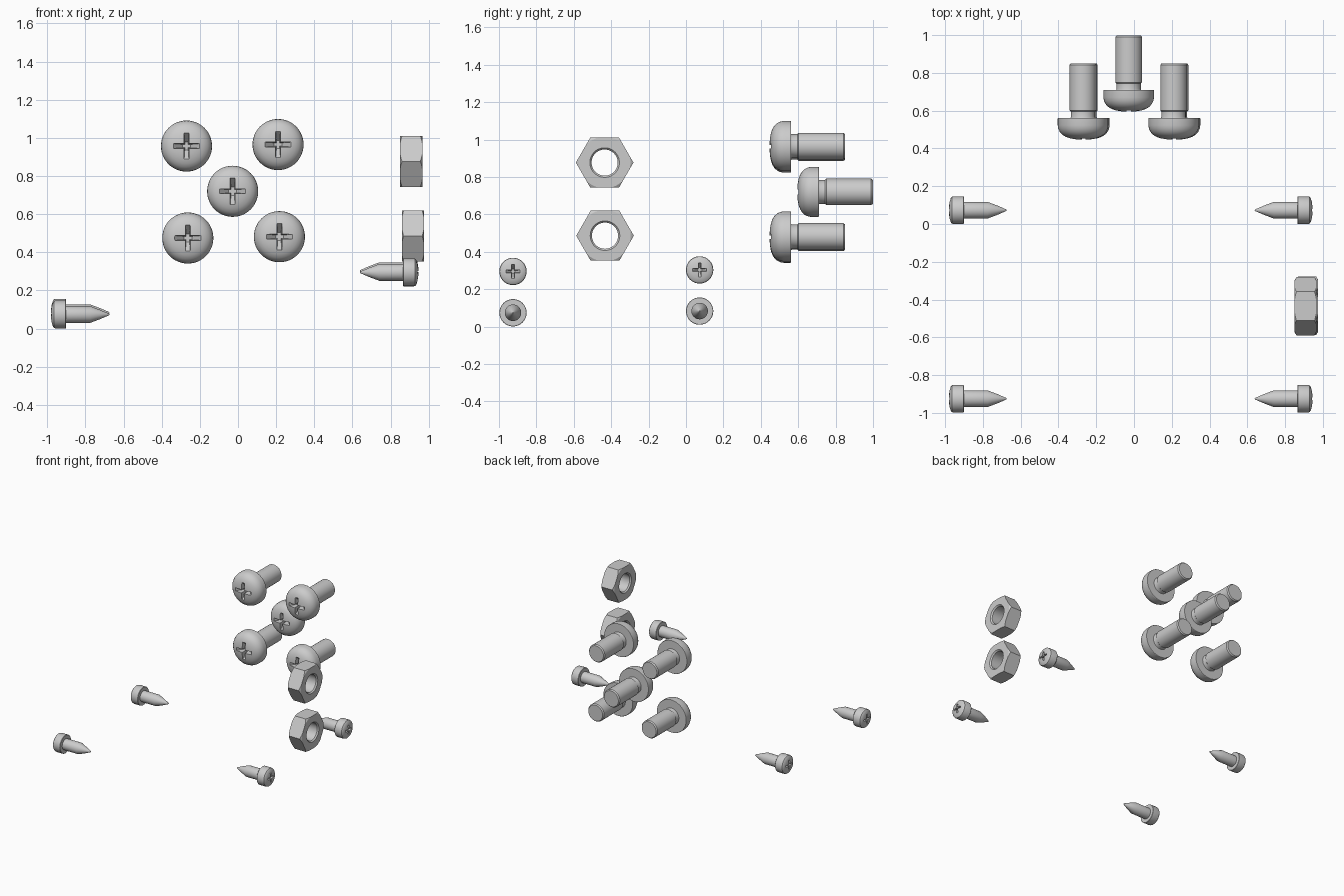
import bpy, bmesh
from math import sin, cos, pi, radians

if "Cube" in bpy.data.objects:
    bpy.data.objects.remove(bpy.data.objects["Cube"])


def new_object(name, bm):
    bmesh.ops.recalc_face_normals(bm, faces=bm.faces)
    me = bpy.data.meshes.new(name)
    bm.to_mesh(me)
    bm.free()
    ob = bpy.data.objects.new(name, me)
    bpy.context.collection.objects.link(ob)
    return ob


def loft(name, rings):
    """Closed solid through a list of equally sized point rings."""
    bm = bmesh.new()
    vs = [[bm.verts.new(p) for p in ring] for ring in rings]
    n = len(rings[0])
    for a, b in zip(vs, vs[1:]):
        for i in range(n):
            j = (i + 1) % n
            bm.faces.new((a[i], a[j], b[j], b[i]))
    bm.faces.new(vs[0])
    bm.faces.new(vs[-1])
    return new_object(name, bm)


def lathe(name, profile, n=48):
    """Solid of revolution around z from (radius, z) pairs."""
    return loft(name, [[(r * cos(2 * pi * i / n), r * sin(2 * pi * i / n), z)
                        for i in range(n)] for r, z in profile])


def cross_ring(arm, w, z):
    pts = []
    for k in range(4):
        c, s = round(cos(k * pi / 2)), round(sin(k * pi / 2))
        for x, y in ((arm, -w), (arm, w), (w, w)):
            pts.append((x * c - y * s, x * s + y * c, z))
    return pts


def boolean(ob, cutter, op):
    """Bake a boolean into the mesh and discard the cutter."""
    m = ob.modifiers.new("cut", 'BOOLEAN')
    m.operation, m.object, m.solver = op, cutter, 'EXACT'
    dg = bpy.context.evaluated_depsgraph_get()
    me = bpy.data.meshes.new_from_object(ob.evaluated_get(dg))
    ob.modifiers.clear()
    ob.data = me
    bpy.data.objects.remove(cutter)


def smooth(ob, angle=30):
    bpy.ops.object.select_all(action='DESELECT')
    ob.select_set(True)
    bpy.context.view_layer.objects.active = ob
    bpy.ops.object.shade_smooth_by_angle(angle=radians(angle))


def place(master, places):
    """Put the master at the first place and linked copies at the others."""
    for i, (loc, rot) in enumerate(places):
        ob = master if i == 0 else master.copy()
        if i:
            bpy.context.collection.objects.link(ob)
        ob.location = loc
        ob.rotation_euler = [radians(a) for a in rot]


def screw(name, profile, arm, w, depth):
    ob = lathe(name, profile)
    # cross recess: shallow tapered arms running down to a deep centre
    boolean(ob, loft("recess", [cross_ring(arm * 1.08, w * 1.1, -0.02),
                                cross_ring(arm, w, 0.01),
                                cross_ring(w * 1.7, w * 0.7, depth)]), 'DIFFERENCE')
    k = w * 1.75
    boolean(ob, loft("recess_centre", [
        [(k * s, 0, z), (0, k * s, z), (-k * s, 0, z), (0, -k * s, z)]
        for s, z in ((1.05, -0.02), (0.8, depth))]), 'DIFFERENCE')
    smooth(ob)
    return ob


# large pan head machine screws, pointing backwards
big = screw("machine_screw", [
    (0.02, 0), (0.045, 0.002), (0.07, 0.007), (0.092, 0.015), (0.11, 0.026),
    (0.123, 0.041), (0.131, 0.058), (0.134, 0.076), (0.134, 0.112), (0.132, 0.115),
    (0.066, 0.115), (0.064, 0.12), (0.064, 0.148), (0.071, 0.155),
    (0.071, 0.395), (0.064, 0.404)], 0.068, 0.0125, 0.06)
place(big, [((x, y, z), (-90, 0, 0)) for x, y, z in (
    (-0.27, 0.447, 0.957), (0.21, 0.447, 0.965), (-0.028, 0.595, 0.72),
    (-0.263, 0.447, 0.475), (0.217, 0.447, 0.482))])

# small pointed screws, pointing inwards from both sides
small = screw("pointed_screw", [
    (0.02, 0), (0.045, 0.004), (0.064, 0.01), (0.071, 0.016), (0.073, 0.024),
    (0.073, 0.077), (0.071, 0.079), (0.044, 0.079), (0.044, 0.205),
    (0.024, 0.258), (0.005, 0.302), (0.002, 0.306)], 0.037, 0.007, 0.036)
place(small, [((-0.98, -0.925, 0.074), (0, 90, 0)), ((-0.98, 0.073, 0.083), (0, 90, 0)),
              ((0.945, -0.925, 0.295), (0, -90, 0)), ((0.945, 0.073, 0.303), (0, -90, 0))])

# hex nuts with chamfered corners and a chamfered bore, axis along x
h = 0.058
nut = loft("hex_nut", [[(0.154 * sin(i * pi / 3), 0.154 * cos(i * pi / 3), z)
                        for i in range(6)] for z in (-h, h)])
boolean(nut, lathe("chamfer", [(0.136, -h - 0.001), (0.16, -h + 0.014),
                               (0.16, h - 0.014), (0.136, h + 0.001)], 96), 'INTERSECT')
boolean(nut, lathe("bore", [(0.081, -h - 0.002), (0.07, -h + 0.01),
                            (0.07, h - 0.01), (0.081, h + 0.002)]), 'DIFFERENCE')
smooth(nut, 25)
place(nut, [((0.908, -0.435, 0.877), (0, 90, 0)), ((0.917, -0.433, 0.486), (0, 90, 0))])
